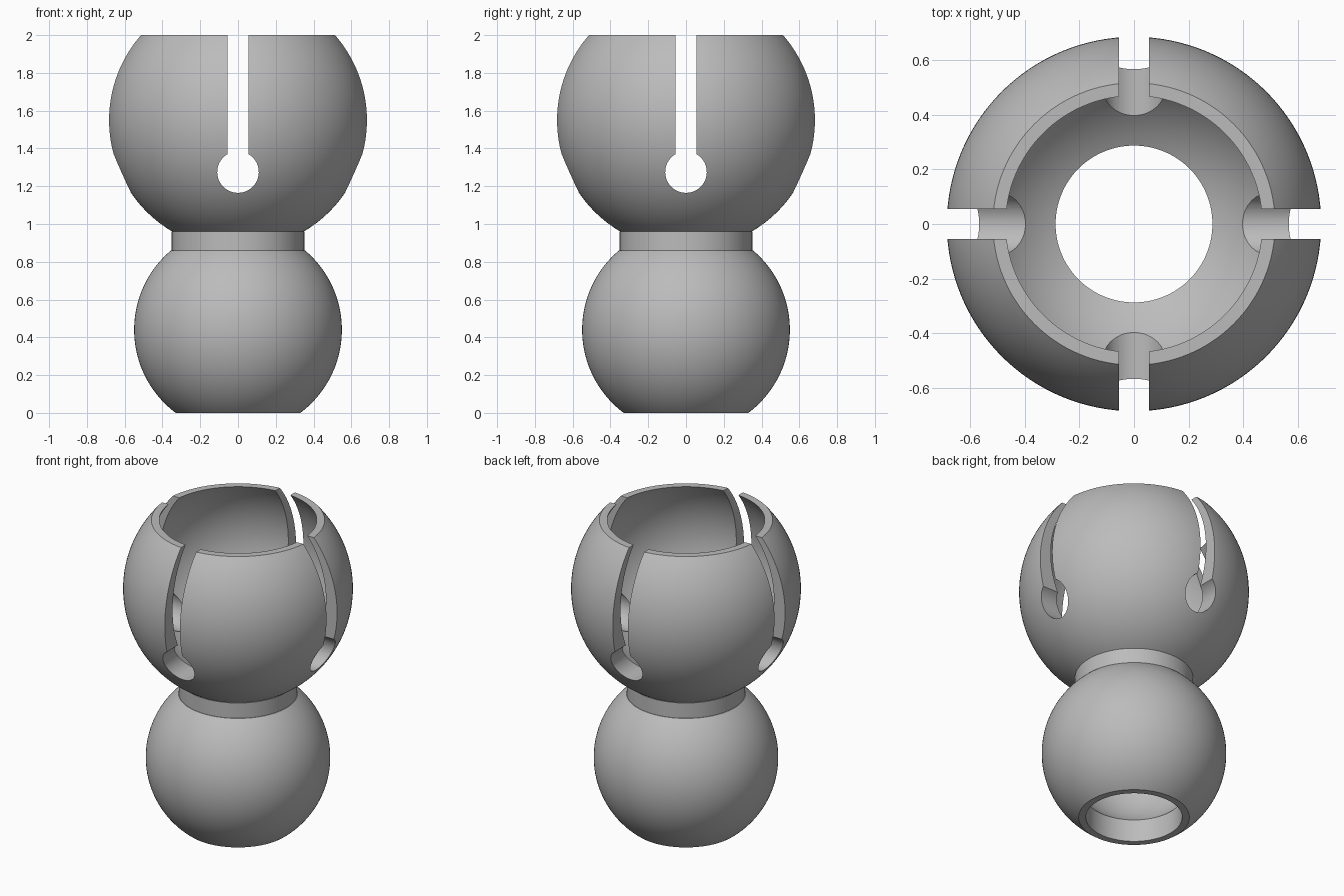
import bpy, bmesh
from math import sin, cos, pi, radians, sqrt, atan2

if "Cube" in bpy.data.objects:
    bpy.data.objects.remove(bpy.data.objects["Cube"], do_unlink=True)

SEGMENTS = 128
BORE = 0.287

grey = bpy.data.materials.new("plain grey")
grey.use_nodes = True
grey.diffuse_color = (0.5, 0.5, 0.5, 1)
grey.node_tree.nodes["Principled BSDF"].inputs["Base Color"].default_value = grey.diffuse_color


def make_object(name, bm):
    bmesh.ops.recalc_face_normals(bm, faces=bm.faces)
    mesh = bpy.data.meshes.new(name)
    bm.to_mesh(mesh)
    bm.free()
    mesh.materials.append(grey)
    obj = bpy.data.objects.new(name, mesh)
    bpy.context.collection.objects.link(obj)
    return obj


def ball_arc(centre, radius, start, end, steps):
    """Profile points (r, z) on a ball; start and end are (r, z) on it."""
    a = atan2(start[1] - centre, start[0])
    b = atan2(end[1] - centre, end[0])
    angles = [a + (b - a) * i / steps for i in range(steps + 1)]
    return [(radius * cos(t), centre + radius * sin(t)) for t in angles]


def at_height(centre, radius, z):
    return (sqrt(radius ** 2 - (z - centre) ** 2), z)


def at_radius(centre, radius, r, side):
    return (r, centre + side * sqrt(radius ** 2 - r ** 2))


def lathe(name, profile):
    """Revolve a closed profile around z."""
    bm = bmesh.new()
    rings = [[bm.verts.new((r * cos(2 * pi * s / SEGMENTS), r * sin(2 * pi * s / SEGMENTS), z))
              for s in range(SEGMENTS)] for r, z in profile]
    for i, low in enumerate(rings):
        high = rings[(i + 1) % len(rings)]
        for s in range(SEGMENTS):
            t = (s + 1) % SEGMENTS
            bm.faces.new((low[s], low[t], high[t], high[s]))
    return make_object(name, bm)


# Outer wall: ball, neck collar, socket
BALL, SOCKET = (0.44, 0.55), (1.55, 0.685)
outer = ball_arc(*BALL, at_height(*BALL, 0), at_height(*BALL, 0.86), 40)
outer += [(0.352, 0.86), (0.352, 0.96)]
outer += ball_arc(*SOCKET, at_height(*SOCKET, 0.96), at_height(*SOCKET, 2), 44)

# Inner wall: socket seat, bore, cavity in the ball, bore
SEAT, CAVITY = (1.62, 0.604), (0.44, 0.41)
inner = ball_arc(*SEAT, at_height(*SEAT, 2), at_radius(*SEAT, BORE, -1), 40)
inner += ball_arc(*CAVITY, at_radius(*CAVITY, BORE, 1), at_radius(*CAVITY, BORE, -1), 24)
inner += [(BORE, 0)]
body = lathe("ball_and_socket_body", outer + inner)

# Keyhole cutters: round hole with a slot open at the top
HOLE_Z, HOLE_R, SLOT = 1.275, 0.11, 0.055
gap = atan2(SLOT, sqrt(HOLE_R ** 2 - SLOT ** 2))
STEPS = 48
keyhole = []
for i in range(STEPS + 1):
    t = pi / 2 + gap + (2 * pi - 2 * gap) * i / STEPS
    keyhole.append((HOLE_R * cos(t), HOLE_Z + HOLE_R * sin(t)))
keyhole += [(SLOT, 2.2), (-SLOT, 2.2)]

bpy.ops.object.select_all(action="DESELECT")
bpy.context.view_layer.objects.active = body
body.select_set(True)
for name, turn in (("front_back_slot_cutter", 0), ("left_right_slot_cutter", pi / 2)):
    bm = bmesh.new()
    face = bm.faces.new([bm.verts.new((x, -1, z)) for x, z in keyhole])
    result = bmesh.ops.extrude_face_region(bm, geom=[face])
    moved = [v for v in result["geom"] if isinstance(v, bmesh.types.BMVert)]
    bmesh.ops.translate(bm, verts=moved, vec=(0, 2, 0))
    cutter = make_object(name, bm)
    cutter.rotation_euler.z = turn
    cutter.hide_render = True
    bpy.context.view_layer.update()
    cut = body.modifiers.new(name, "BOOLEAN")
    cut.operation = "DIFFERENCE"
    cut.solver = "EXACT"
    cut.object = cutter
    bpy.ops.object.modifier_apply(modifier=cut.name)
    bpy.data.objects.remove(cutter, do_unlink=True)

bpy.ops.object.shade_smooth_by_angle(angle=radians(25))
